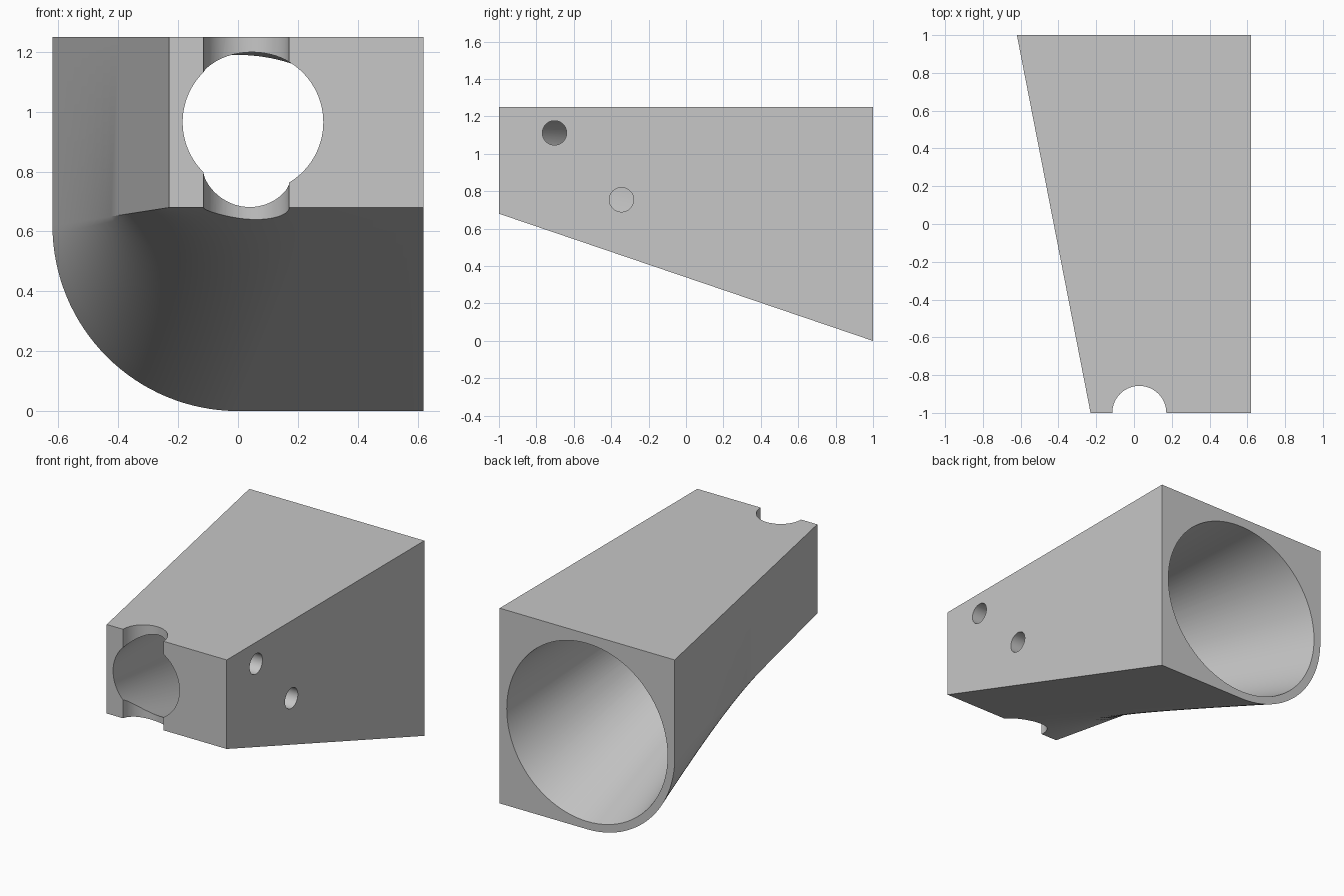
import bpy, bmesh, math
from mathutils import Matrix, Vector

cube = bpy.data.objects.get("Cube")
if cube:
    bpy.data.objects.remove(cube, do_unlink=True)

grey = bpy.data.materials.new("plain grey")
grey.use_nodes = True
colour = (0.57, 0.57, 0.57, 1)
grey.diffuse_color = colour
grey.node_tree.nodes["Principled BSDF"].inputs["Base Color"].default_value = colour

HALF = 0.62          # half width of the back, and radius of its round corner
TOP = 1.25
FRONT_LEFT, FRONT_LOW = -0.23, 0.68
BLEND = 0.52         # length of front bottom edge that turns into the round corner
ARC, RINGS = 32, 16


def make_object(name, bm):
    bmesh.ops.recalc_face_normals(bm, faces=bm.faces)
    mesh = bpy.data.meshes.new(name)
    bm.to_mesh(mesh)
    bm.free()
    mesh.materials.append(grey)
    obj = bpy.data.objects.new(name, mesh)
    bpy.context.collection.objects.link(obj)
    return obj


def loft(name, sections):
    """Skin a list of closed sections and cap both ends."""
    bm = bmesh.new()
    rings = [[bm.verts.new(p) for p in section] for section in sections]
    count = len(rings[0])
    for a, b in zip(rings, rings[1:]):
        for i in range(count):
            j = (i + 1) % count
            bm.faces.new((a[i], a[j], b[j], b[i]))
    bm.faces.new(rings[0])
    bm.faces.new(rings[-1])
    return make_object(name, bm)


def body_section(s):
    """Cross-section of the block, s = 0 at the front and 1 at the back."""
    front = [(FRONT_LEFT, TOP)]
    back = [(-HALF, TOP)]
    for i in range(ARC + 1):
        t = i / ARC
        angle = t * math.pi / 2
        front.append((FRONT_LEFT + BLEND * t, FRONT_LOW))
        back.append((-HALF * math.cos(angle), HALF - HALF * math.sin(angle)))
    front += [(HALF, FRONT_LOW), (HALF, TOP)]
    back += [(HALF, 0), (HALF, TOP)]
    points = [Vector(f).lerp(Vector(b), s) for f, b in zip(front, back)]
    return [(p.x, 2 * s - 1, p.y) for p in points]


def bore_section(s):
    """Circle of the tapered bore at s along the block."""
    cx, cz, r = 0.05 * (1 - s), 0.965 + (HALF - 0.965) * s, 0.235 + 0.335 * s
    angles = [math.tau * i / 96 for i in range(96)]
    return [(cx + r * math.cos(a), 2 * s - 1, cz + r * math.sin(a)) for a in angles]


def cylinder(name, radius, depth, centre, rotation=Matrix()):
    bm = bmesh.new()
    bmesh.ops.create_cone(bm, cap_ends=True, segments=64, radius1=radius,
                          radius2=radius, depth=depth,
                          matrix=Matrix.Translation(centre) @ rotation)
    return make_object(name, bm)


# Tapered block with a corner growing round toward the back
block = loft("tapered_block", [body_section(i / RINGS) for i in range(RINGS + 1)])

# Bore, front notch and two holes in the flat side
sideways = Matrix.Rotation(math.pi / 2, 4, 'Y')
cutters = [
    loft("bore_cutter", [bore_section(-0.05), bore_section(1.05)]),
    cylinder("notch_cutter", 0.143, 3, (0.028, -1, 0.7)),
    cylinder("upper_hole_cutter", 0.065, 0.8, (0.45, -0.703, 1.112), sideways),
    cylinder("lower_hole_cutter", 0.065, 0.8, (0.45, -0.345, 0.755), sideways),
]

bpy.ops.object.select_all(action='DESELECT')
bpy.context.view_layer.objects.active = block
block.select_set(True)
for cutter in cutters:
    cutter.hide_render = True
    cut = block.modifiers.new(cutter.name, 'BOOLEAN')
    cut.operation = 'DIFFERENCE'
    cut.solver = 'EXACT'
    cut.object = cutter
    bpy.ops.object.modifier_apply(modifier=cut.name)
    bpy.data.objects.remove(cutter, do_unlink=True)

bpy.ops.object.shade_smooth_by_angle(angle=math.radians(30))
